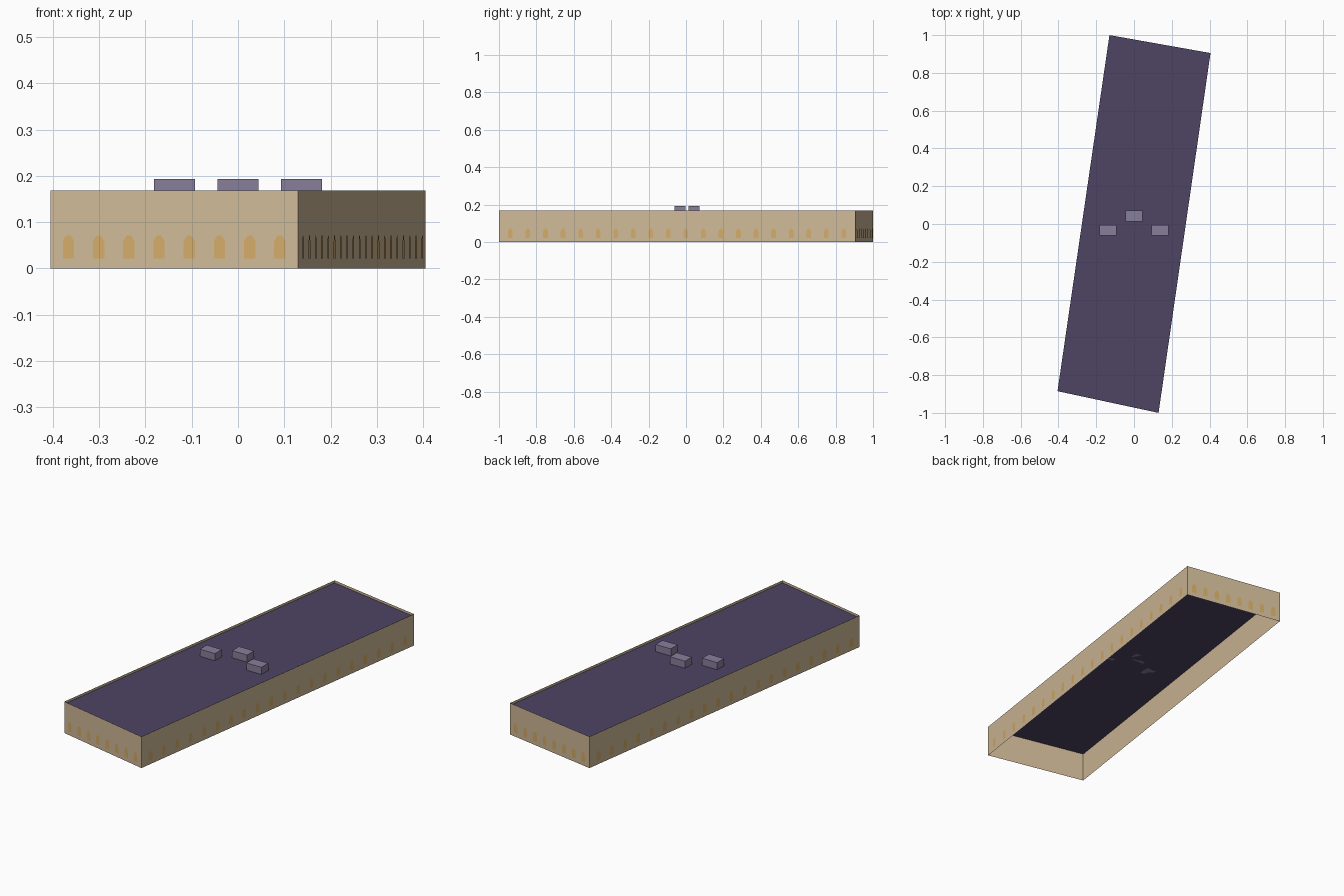
import bpy
import bmesh
from mathutils import Vector

cube = bpy.data.objects.get("Cube")
if cube:
    bpy.data.objects.remove(cube, do_unlink=True)


def material(name, *rgb):
    """Flat material from 0-255 display values."""
    lin = [((c / 255 + 0.055) / 1.055) ** 2.4 for c in rgb] + [1]
    m = bpy.data.materials.new(name)
    m.use_nodes = True
    m.diffuse_color = lin
    m.node_tree.nodes["Principled BSDF"].inputs["Base Color"].default_value = lin
    return m


def add_mesh(name, bm, mat):
    mesh = bpy.data.meshes.new(name)
    bm.to_mesh(mesh)
    bm.free()
    mesh.materials.append(mat)
    ob = bpy.data.objects.new(name, mesh)
    bpy.context.scene.collection.objects.link(ob)
    return ob


def add_face(bm, points):
    return bm.faces.new([bm.verts.new(p) for p in points])


sand = material("sandstone", 208, 186, 152)
purple = material("dark purple roof", 78, 67, 99)
lilac = material("grey lilac", 136, 126, 155)
amber = material("amber window", 211, 171, 104)

WALL_TOP, ROOF_Z, BOX_TOP = 0.168, 0.155, 0.193
UP = Vector((0, 0, 1))
# Footprint corners, counter-clockwise from the front right
corners = [Vector(p) for p in ((-0.405, -0.885, 0), (0.13, -1, 0),
                               (0.405, 0.905, 0), (-0.13, 1, 0))]
sides = list(zip(corners, corners[1:] + corners[:1]))

# Outer walls, open below, rising past the roof as a parapet
bm = bmesh.new()
for a, b in sides:
    add_face(bm, (a, b, b + UP * WALL_TOP, a + UP * WALL_TOP))
bmesh.ops.remove_doubles(bm, verts=bm.verts, dist=0.0001)
add_mesh("walls", bm, sand)

# Flat roof
bm = bmesh.new()
add_face(bm, [c + UP * ROOF_Z for c in corners])
add_mesh("roof", bm, purple)

# Arched windows evenly spaced along each wall
half_arch = [(0.0125, 0.021), (0.0125, 0.059), (0.005, 0.071)]
arch = half_arch + [(-x, z) for x, z in reversed(half_arch)]
names = ("front", "left", "back", "right")
for name, (a, b), count in zip(names, sides, (8, 20, 8, 20)):
    along = (b - a).normalized()
    out = along.cross(UP) * 0.002
    margin = 0.04 if count == 8 else 0.062
    step = ((b - a).length - 2 * margin) / (count - 1)
    bm = bmesh.new()
    for i in range(count):
        centre = a + along * (margin + i * step) + out
        add_face(bm, [centre + along * x + UP * z for x, z in arch])
    add_mesh(name + "_windows", bm, amber)

# Rooftop service boxes
for i, (x, y) in enumerate(((-0.137, -0.033), (0, 0.043), (0.137, -0.033))):
    bm = bmesh.new()
    bmesh.ops.create_cube(bm, size=1)
    bmesh.ops.scale(bm, vec=(0.089, 0.058, BOX_TOP - ROOF_Z), verts=bm.verts)
    bmesh.ops.translate(bm, vec=(x, y, (BOX_TOP + ROOF_Z) / 2), verts=bm.verts)
    add_mesh(f"rooftop_box_{i + 1}", bm, lilac)
